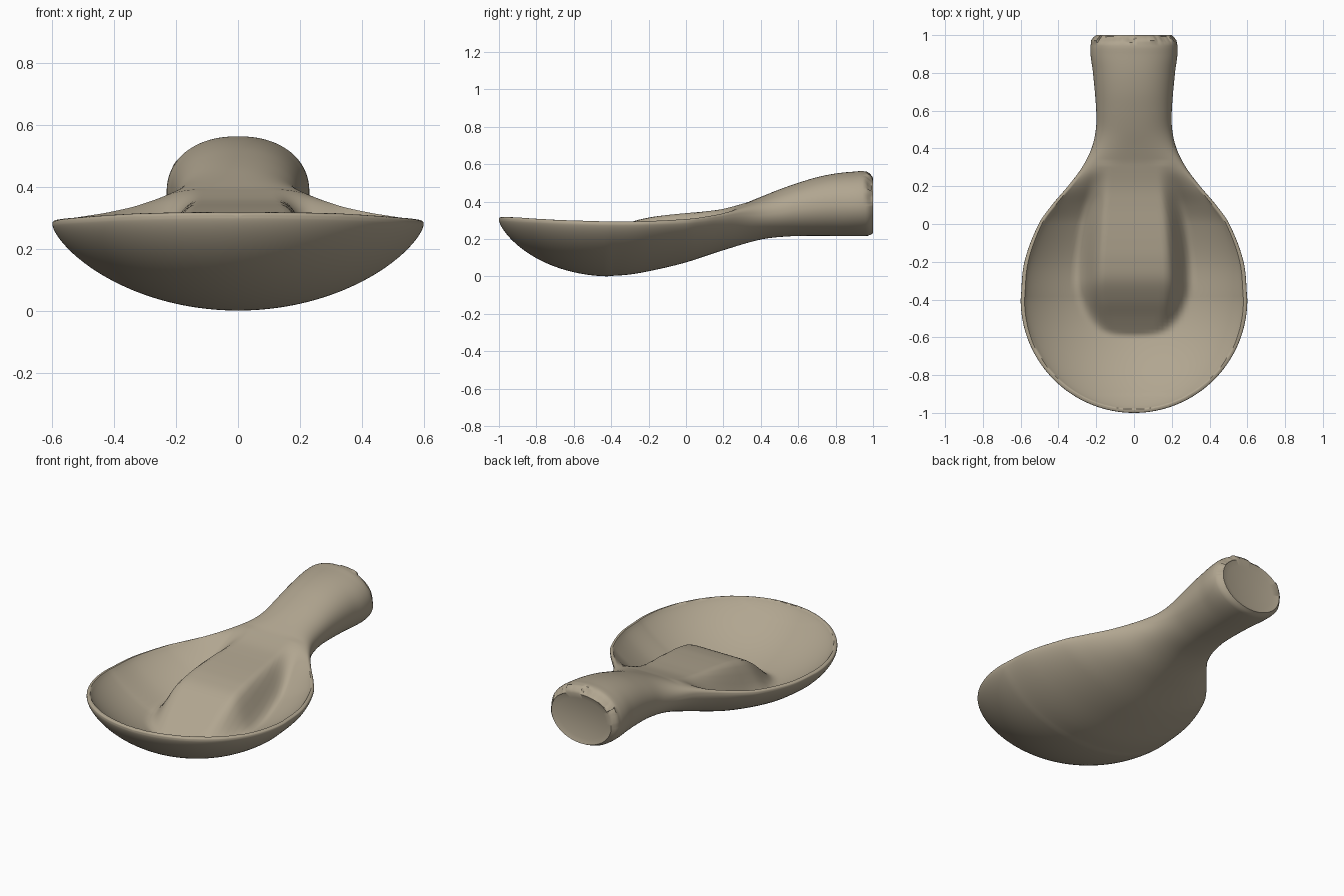
import bpy, bmesh, math, random

if "Cube" in bpy.data.objects:
    bpy.data.objects.remove(bpy.data.objects["Cube"])
random.seed(4)

def curve(*pts):
    """Smooth cubic function through (y, value) points."""
    n = len(pts)
    sl = []
    for i in range(n):
        a, b = pts[max(i - 1, 0)], pts[min(i + 1, n - 1)]
        sl.append((b[1] - a[1]) / (b[0] - a[0]))
    def f(y):
        if y <= pts[0][0]: return pts[0][1]
        if y >= pts[-1][0]: return pts[-1][1]
        i = next(k for k in range(n - 1) if y <= pts[k + 1][0])
        (x0, v0), (x1, v1) = pts[i], pts[i + 1]
        h = x1 - x0
        t = (y - x0) / h
        return ((2*t**3 - 3*t*t + 1) * v0 + (t**3 - 2*t*t + t) * h * sl[i]
                + (3*t*t - 2*t**3) * v1 + (t**3 - t*t) * h * sl[i + 1])
    return f

def smooth(a, b, x):
    t = min(max((x - a) / (b - a), 0), 1)
    return t * t * (3 - 2 * t)

RIM = .02

# Profiles along the length (the front of the bowl is half a turned dish)
back_width = curve((-.4, .6), (-.2, .58), (0, .505), (.1, .435), (.2, .35), (.3, .275), (.4, .225),
                   (.5, .202), (.6, .2), (.8, .217), (.9, .23), (.97, .225), (1, .2))
back_under = curve((-.45, 0), (-.3, .01), (-.15, .038), (0, .075), (.2, .14), (.4, .197),
                   (.55, .214), (.7, .217), (.97, .217), (1, .23))
edge_z = curve((-1, .30), (-.7, .285), (-.4, .277), (-.2, .28), (0, .287), (.15, .303), (.3, .325),
               (.4, .327), (.5, .34), (.6, .36), (.8, .38), (1, .38))
top_z = curve((-1, .325), (-.7, .31), (-.4, .302), (-.2, .303), (0, .315), (.1, .327), (.2, .35),
              (.3, .385), (.4, .425), (.5, .465), (.6, .5), (.7, .53), (.8, .55), (.9, .56),
              (.96, .56), (1, .525))
back_depth = curve((-.4, .25), (-.2, .235), (0, .18), (.1, .13), (.2, .055), (.27, .01), (.32, 0))
tongue_top = curve((-.66, .05), (-.6, .075), (-.5, .145), (-.4, .225), (-.3, .287), (-.2, .314),
                   (-.1, .328), (0, .338), (.1, .347), (.2, .361), (.33, .396))
tongue_width = curve((-.66, .08), (-.6, .15), (-.5, .225), (-.4, .26), (-.3, .272), (0, .25),
                     (.25, .2), (.33, .19))

def dish(y, r):
    return max(0, 1 - ((y + .4) / r) ** 2)

def width(y):
    return .6 * math.sqrt(dish(y, .6)) if y < -.4 else back_width(y)

def inner_width(y):
    return (.6 - RIM) * math.sqrt(dish(y, .6 - RIM)) if y < -.4 else width(y) - RIM

def under(y):
    return edge_z(y) * (1 - dish(y, .6) ** .7) if y < -.4 else back_under(y)

def depth(y):
    return .25 * dish(y, .6 - RIM) ** .8 if y < -.4 else back_depth(y)

def upper(y, x):
    """Height of the upper skin: rim or handle dome, minus hollow, plus tongue."""
    w, wi = width(y), inner_width(y)
    n = 5 - 2.8 * smooth(.05, .5, y)
    s = min(abs(x) / w, 1)
    crown = top_z(y) - edge_z(y)
    if y < -.9:
        crown *= max(0, 1 - ((-y - .4) / .6) ** 6) ** (1 / 6)
    z = edge_z(y) + crown * (1 - s ** n) ** (1 / n)
    if wi > 1e-4 and abs(x) < wi:
        z -= depth(y) * (1 - (x / wi) ** 2) ** .8
    if -.68 < y < .33:
        mask = 1 - smooth(.62, 1.17, abs(x) / tongue_width(y))
        z += max(0, tongue_top(y) - z) * mask
    return z

# Lofted body: one closed ring of points per station
H = 72
ys = [-.4 - .6 * math.cos(math.pi / 2 * i / 48) for i in range(1, 48)]
ys += [-.4 + 1.36 * i / 80 for i in range(81)] + [.972, .984, .993, 1.0]
chips = [random.uniform(-1, 1) for _ in range(2 * H)]
bm = bmesh.new()
rings = []
for y in ys:
    w, ze, zb = width(y), edge_z(y), under(y)
    p = 1.4 - .4 * smooth(-.1, .5, y)
    ring = []
    for k in range(2 * H):
        a = math.pi * k / H
        x = w * math.cos(a)
        z = upper(y, x) if k <= H else ze - (ze - zb) * abs(math.sin(a)) ** p
        yy = y
        # Broken lip round the upper half of the handle end
        if .965 < y < .999 and 0 < k < H:
            c = chips[k // 4] * .012
            x *= 1 + c * 2
            z += c
            yy -= max(0, chips[k // 6 + 40]) * .008
        ring.append(bm.verts.new((x, yy, z)))
    rings.append(ring)
for r0, r1 in zip(rings, rings[1:]):
    for k in range(2 * H):
        j = (k + 1) % (2 * H)
        bm.faces.new((r0[k], r1[k], r1[j], r0[j]))

# Front tip of the rim
tip = bm.verts.new((0, -1, edge_z(-1)))
for k in range(2 * H):
    bm.faces.new((tip, rings[0][k], rings[0][(k + 1) % (2 * H)]))

# Handle end: flat broken face with a shallow dip
inner = [bm.verts.new((v.co.x * .8, .99, .375 + (v.co.z - .375) * .8)) for v in rings[-1]]
for k in range(2 * H):
    j = (k + 1) % (2 * H)
    bm.faces.new((rings[-1][k], inner[k], inner[j], rings[-1][j]))
bm.faces.new(inner)
bmesh.ops.recalc_face_normals(bm, faces=bm.faces)

me = bpy.data.meshes.new("clay_spoon")
bm.to_mesh(me)
bm.free()
spoon = bpy.data.objects.new("clay_spoon", me)
bpy.context.collection.objects.link(spoon)

clay = bpy.data.materials.new("beige clay")
clay.diffuse_color = (.44, .38, .28, 1)
clay.use_nodes = True
clay.node_tree.nodes["Principled BSDF"].inputs["Base Color"].default_value = clay.diffuse_color
me.materials.append(clay)

bpy.context.view_layer.objects.active = spoon
spoon.select_set(True)
bpy.ops.object.shade_smooth_by_angle(angle=math.radians(50))
